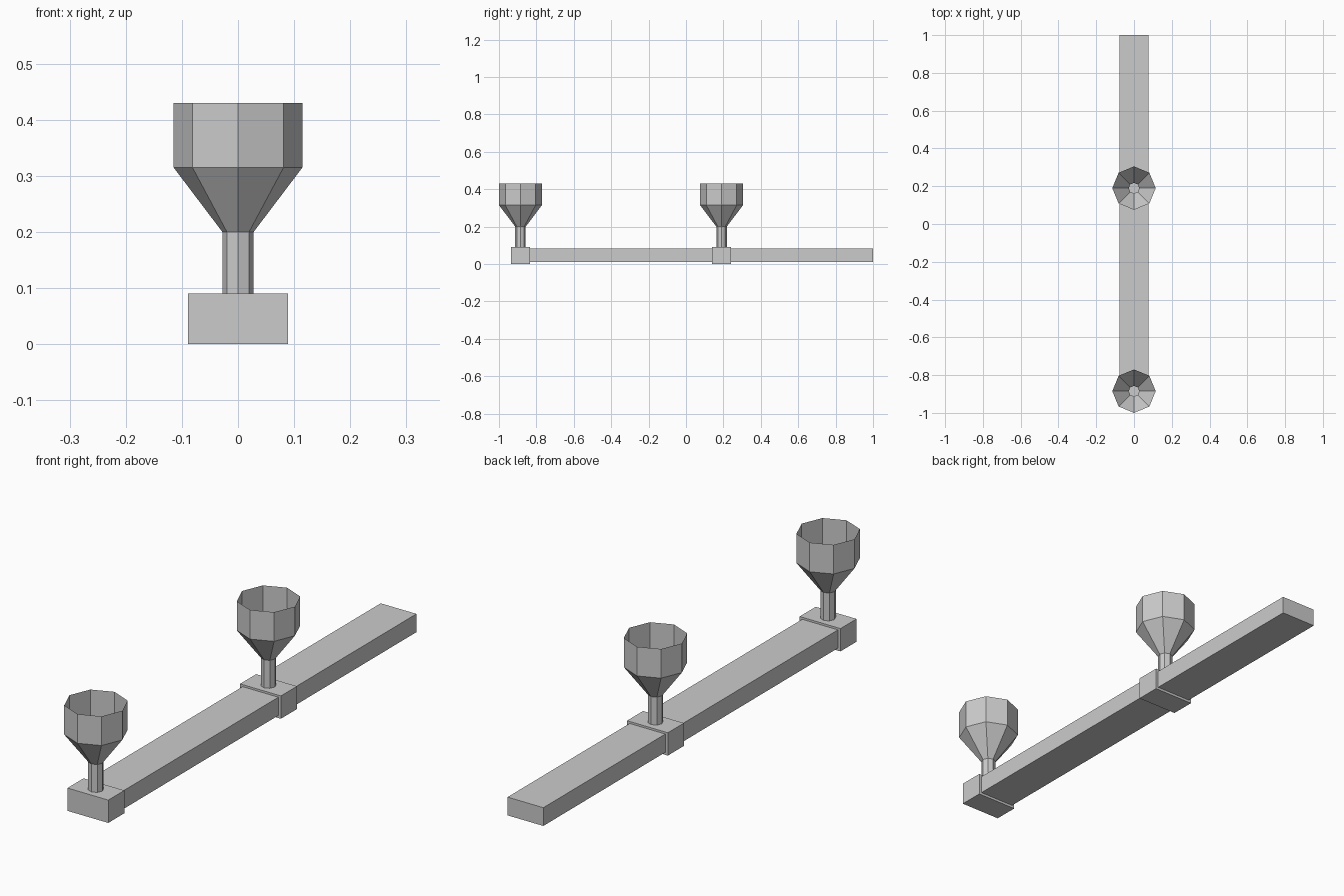
import bpy
import bmesh
from math import cos, sin, tau

cube = bpy.data.objects.get("Cube")
if cube:
    bpy.data.objects.remove(cube, do_unlink=True)

grey = bpy.data.materials.new("plain_grey")
grey.use_nodes = True
colour = (0.6, 0.6, 0.6, 1)
grey.diffuse_color = colour
grey.node_tree.nodes["Principled BSDF"].inputs["Base Color"].default_value = colour


def add_object(name, bm):
    bmesh.ops.recalc_face_normals(bm, faces=bm.faces)
    mesh = bpy.data.meshes.new(name)
    bm.to_mesh(mesh)
    bm.free()
    mesh.materials.append(grey)
    obj = bpy.data.objects.new(name, mesh)
    bpy.context.collection.objects.link(obj)
    return obj


def box(name, low, high):
    bm = bmesh.new()
    bmesh.ops.create_cube(bm, size=1)
    for v in bm.verts:
        v.co = [(a + b) / 2 + c * (b - a) for a, b, c in zip(low, high, v.co)]
    return add_object(name, bm)


def funnel(name, y, profile, sides=8):
    """Thin open shell: a ring of vertices per (radius, height) pair."""
    bm = bmesh.new()
    rings = [[bm.verts.new((r * cos(tau * i / sides), y + r * sin(tau * i / sides), z))
              for i in range(sides)] for r, z in profile]
    for lower, upper in zip(rings, rings[1:]):
        for i in range(sides):
            j = (i + 1) % sides
            bm.faces.new((lower[i], lower[j], upper[j], upper[i]))
    bm.faces.new(rings[0])
    return add_object(name, bm)


# Long flat beam
box("beam", (-0.078, -0.885, 0.01), (0.078, 1, 0.082))

# Collar blocks on the beam, each carrying an open octagonal cup on a stem
cup_profile = [(0.028, 0.09), (0.028, 0.2), (0.115, 0.315), (0.115, 0.43)]
for place, y in (("front", -0.885), ("middle", 0.19)):
    box(place + "_collar", (-0.089, y - 0.05, 0), (0.089, y + 0.05, 0.09))
    funnel(place + "_cup", y, cup_profile)
